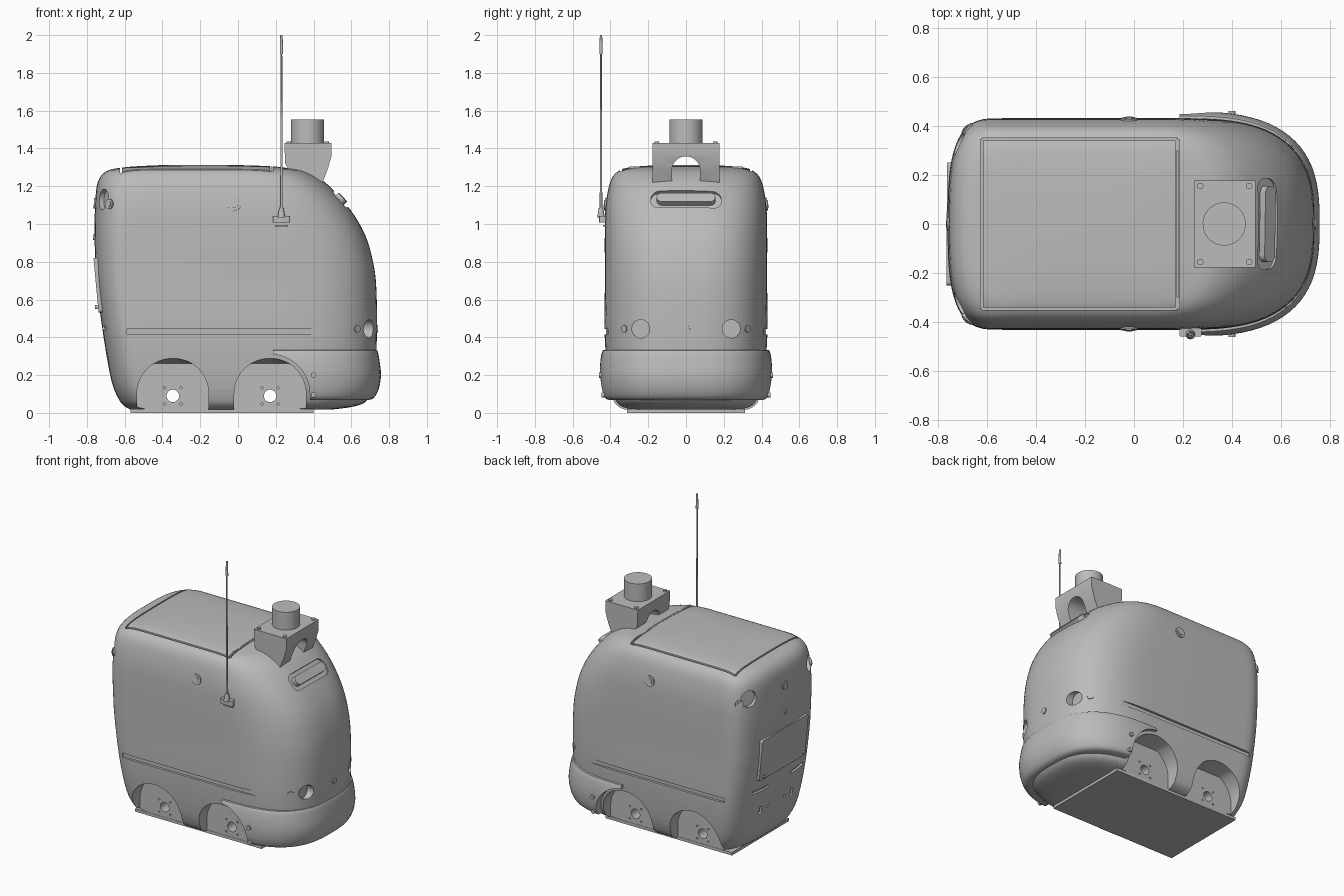
import bpy, bmesh, math
from mathutils import Vector

cube = bpy.data.objects.get("Cube")
if cube:
    bpy.data.objects.remove(cube, do_unlink=True)

grey = bpy.data.materials.new("plain grey")
grey.use_nodes = True
colour = (0.5, 0.5, 0.5, 1)
grey.diffuse_color = colour
grey.node_tree.nodes["Principled BSDF"].inputs["Base Color"].default_value = colour


def loft(name, rings):
    """Skin a list of equal-length closed rings and cap both ends."""
    bm = bmesh.new()
    loops = [[bm.verts.new(p) for p in ring] for ring in rings]
    n = len(loops[0])
    for a, b in zip(loops, loops[1:]):
        for i in range(n):
            j = (i + 1) % n
            bm.faces.new((a[i], a[j], b[j], b[i]))
    bm.faces.new(loops[0][::-1])
    bm.faces.new(loops[-1])
    bmesh.ops.recalc_face_normals(bm, faces=bm.faces)
    mesh = bpy.data.meshes.new(name)
    bm.to_mesh(mesh)
    bm.free()
    mesh.materials.append(grey)
    ob = bpy.data.objects.new(name, mesh)
    bpy.context.collection.objects.link(ob)
    return ob


def slab(name, loc, normal, w, h, depth, r=0.001, top=1.0):
    """Rounded rectangle (or disc) centred on loc, extruded along normal."""
    q = Vector(normal).to_track_quat('Z', 'Y')
    outline = []
    for k, (sx, sy) in enumerate(((1, 1), (-1, 1), (-1, -1), (1, -1))):
        for i in range(9):
            a = math.pi / 2 * (k + i / 8.5)
            outline.append((sx * (w / 2 - r) + r * math.cos(a), sy * (h / 2 - r) + r * math.sin(a)))
    rings = [[Vector(loc) + q @ Vector((x * s, y * s, d)) for x, y in outline]
             for d, s in ((-depth / 2, 1), (depth / 2, top))]
    return loft(name, rings)


def disc(name, loc, normal, r, depth, top=1.0):
    return slab(name, loc, normal, 2 * r, 2 * r, depth, r, top)


def box(name, lo, hi):
    lo, hi = Vector(lo), Vector(hi)
    size = hi - lo
    return slab(name, (lo + hi) / 2, (0, 0, 1), size.x, size.y, size.z)


def cut(ob, cutters):
    bpy.context.view_layer.objects.active = ob
    for c in cutters:
        c.hide_render = True
        m = ob.modifiers.new("cut", 'BOOLEAN')
        m.operation, m.solver, m.object = 'DIFFERENCE', 'EXACT', c
        bpy.ops.object.modifier_apply(modifier=m.name)
        bpy.data.objects.remove(c, do_unlink=True)


def section(z, back, front, half, nose, tail=0.2):
    """Plan outline with a long rounded nose and a tighter rounded tail."""
    pts = []
    steps = 20
    for end, length, n, sign in ((front, nose, 2.8, 1), (back, tail, 3.0, -1)):
        for i in range(2 * steps + 1):
            a = math.pi * (i / (2 * steps) - 0.5)
            c, s = max(0, math.cos(a)), math.sin(a)
            x = end + sign * length * (c ** (2 / n) - 1)
            y = math.copysign(half * abs(s) ** (2 / n), s) * sign
            pts.append((x, y, z))
    return pts


def smooth_rows(rows, steps=3):
    """Catmull-Rom interpolation through profile rows."""
    out = []
    for i in range(len(rows) - 1):
        p = [rows[max(0, min(len(rows) - 1, i + k))] for k in (-1, 0, 1, 2)]
        for s in range(steps):
            t = s / steps
            out.append([b + t * (b - b + (c - a) / 2) + t * t * (a - 2.5 * b + 2 * c - d / 2)
                        + t ** 3 * (1.5 * (b - c) + (d - a) / 2) for a, b, c, d in zip(*p)])
    return out + [rows[-1]]


# Main shell: height, back, front, half width, nose length
shell_rows = [
    (.018, -.57, .50, .325, .45), (.035, -.60, .62, .36, .5), (.07, -.63, .685, .385, .54),
    (.17, -.67, .72, .41, .54), (.39, -.71, .735, .43, .54), (.65, -.745, .733, .43, .54),
    (.80, -.755, .715, .43, .54), (.95, -.76, .67, .43, .54), (1.09, -.757, .585, .426, .5),
    (1.20, -.748, .485, .408, .43), (1.255, -.725, .41, .385, .37), (1.285, -.685, .34, .35, .31),
    (1.298, -.62, .25, .31, .27), (1.306, -.53, .17, .24, .2), (1.312, -.4, 0, .14, .15)]
shell = loft("body_shell", [section(*r) for r in smooth_rows(shell_rows)])
bpy.context.view_layer.update()


def spot(origin, direction):
    """Point and outward normal on the uncut shell."""
    _, loc, nor, _ = shell.ray_cast(Vector(origin), Vector(direction))
    return loc, nor


cutters = []


def arch(x, radius, ys, inner_top=1.0):
    """Wheel arch cutter, ceiling sloping down towards the inner wall."""
    prof = [(x + radius, -.1)] + [(x + radius * math.cos(a), .1 + radius * math.sin(a))
            for a in (math.pi * i / 32 for i in range(33))] + [(x - radius, -.1)]
    return loft("arch_cutter", [[(u, y, min(v, inner_top) if k == 0 else v) for u, v in prof]
                                for k, y in enumerate(ys)])


# Wheel wells, hub holes and side grooves
for x in (-.345, .17):
    for s in (-1, 1):
        cutters.append(arch(x, .19, (s * .31, s * .43, s * .6), .262))
        for dx in (-.043, .043):
            for dz in (-.043, .043):
                cutters.append(disc("bolt_cutter", (x + dx, s * .31, .09 + dz), (0, s, 0), .006, .03))
    cutters.append(disc("hub_cutter", (x, 0, .09), (0, 1, 0), .033, .8))
for s in (-1, 1):
    cutters.append(box("groove_cutter", (-.59, min(s * .414, s * .6), .415), (.455, max(s * .414, s * .6), .445)))

# Lid seam on the roof
x0, x1, yw, g, zb = -.62, .178, .345, .005, 1.262
for s in (-1, 1):
    cutters.append(box("seam_cutter", (x0, s * yw - g, zb), (x1, s * yw + g, 1.5)))
for x, w in ((x0, g), (x1, .008)):
    cutters.append(box("seam_cutter", (x - w, -yw, zb), (x + w, yw, 1.5)))
box("lid_hinge", (x1 - .005, -.3, 1.25), (x1 + .005, .3, 1.304))

# Handle recess and grip on the nose slope
grip_loc, grip_n = spot((2, 0, 1.135), (-1, 0, 0))
cutters.append(slab("recess_cutter", grip_loc, grip_n, .37, .115, .05, .045))
slab("grip", grip_loc - grip_n * .005, grip_n, .31, .062, .03, .028)

# Front lamps, sensors and tail lamps
for s in (-1, 1):
    loc, nor = spot((2, s * .24, .445), (-1, 0, 0))
    cutters.append(disc("lamp_cutter", loc, (1, 0, 0), .048, .06))
    loc, nor = spot((-2, s * .33, 1.13), (1, 0, 0))
    cutters.append(disc("lamp_cutter", loc, nor, .055, .06))
for y in (-.325, 0, .325):
    loc, nor = spot((2, y, .445), (-1, 0, 0))
    disc("front_sensor", loc, nor, .02, .012)

# Round side buttons
for s in (-1, 1):
    for x, r in ((-.02, .035), (-.68, .027)):
        loc, nor = spot((x, s * 2, 1.105), (0, -s, 0))
        disc("button_rim", loc, nor, r, .014)
        disc("button_core", loc, nor, r * .6, .022)

# Rear service panel, cameras and vents
loc, nor = spot((-2, 0, .675), (1, 0, 0))
slab("rear_panel", loc - nor * .022, nor, .5, .29, .05, .015)
for y in (-.22, .22):
    for z in (.56, .79):
        disc("panel_screw", (loc.x - .003, y, z), (-1, 0, 0), .01, .012)
for z, r in ((1.11, .028), (.93, .014)):
    loc, nor = spot((-2, 0, z), (1, 0, 0))
    disc("rear_camera", loc, nor, r, .014)
for s in (-1, 1):
    for y, z, w, h in ((.2, .45, .15, .022), (.17, .29, .025, .06), (.09, .29, .02, .02)):
        loc, nor = spot((-2, s * y, z), (1, 0, 0))
        cutters.append(slab("vent_cutter", loc, nor, w, h, .03, .009))
cut(shell, cutters)

# Underside plate
box("floor_plate", (-.57, -.312, 0), (.4, .312, .02))

# Wrap-around bumper with cut-back fender ends
bumper_rows = [(.068, -.2, .69, .415, .5), (.08, -.2, .72, .438, .53), (.13, -.2, .746, .453, .55),
               (.2, -.2, .757, .459, .557), (.27, -.2, .75, .455, .55), (.325, -.2, .74, .444, .54),
               (.332, -.2, .73, .435, .53)]
bumper = loft("bumper", [section(*r) for r in smooth_rows(bumper_rows)])
cut(bumper, [box("tail_cutter", (-.5, -.7, -.1), (.185, .7, .6)), arch(.17, .21, (-.7, .7))])
for s in (-1, 1):
    for z in (.095, .2):
        disc("bumper_screw", (.4, s * (.44 if z < .1 else .452), z), (0, s, 0), .014, .016)

# Sensor mount straddling the roof, with cap screws
side = [(.245, 1.43), (.495, 1.43), (.495, 1.36), (.475, 1.29), (.44, 1.2), (.30, 1.2), (.275, 1.27), (.25, 1.32)]
mount = loft("sensor_mount", [[(x, y, z) for x, z in side] for y in (-.177, .177)])
tunnel = [(.075, 1.1)] + [(.075 * math.cos(a), 1.283 + .075 * math.sin(a))
          for a in (math.pi * i / 24 for i in range(25))] + [(-.075, 1.1)]
cut(mount, [loft("tunnel_cutter", [[(x, y, z) for y, z in tunnel] for x in (.1, .7)])])
for x in (.27, .47):
    for y in (-.155, .155):
        disc("mount_screw", (x, y, 1.432), (0, 0, 1), .013, .012)
disc("scanner", (.368, 0, 1.49), (0, 0, 1), .088, .125)

# Whip antenna on the right side
ax, ay, up = .23, -.45, (0, 0, 1)
slab("antenna_bracket", (ax, -.442, 1.025), up, .09, .035, .035, .008)
slab("antenna_foot", (ax, -.43, .992), up, .07, .02, .008, .004)
disc("antenna_boss", (ax, ay, 1.06), up, .02, .05, .6)
disc("antenna_rod", (ax, ay, 1.48), up, .007, .86, .6)
disc("antenna_tip", (ax, ay, 1.95), up, .009, .1, .7)

# Smooth shading that keeps hard edges
bpy.ops.object.select_all(action='DESELECT')
for ob in bpy.context.scene.objects:
    if ob.type == 'MESH' and ob.data.materials and ob.data.materials[0] == grey:
        ob.select_set(True)
        bpy.context.view_layer.objects.active = ob
bpy.ops.object.shade_smooth_by_angle(angle=math.radians(30))
